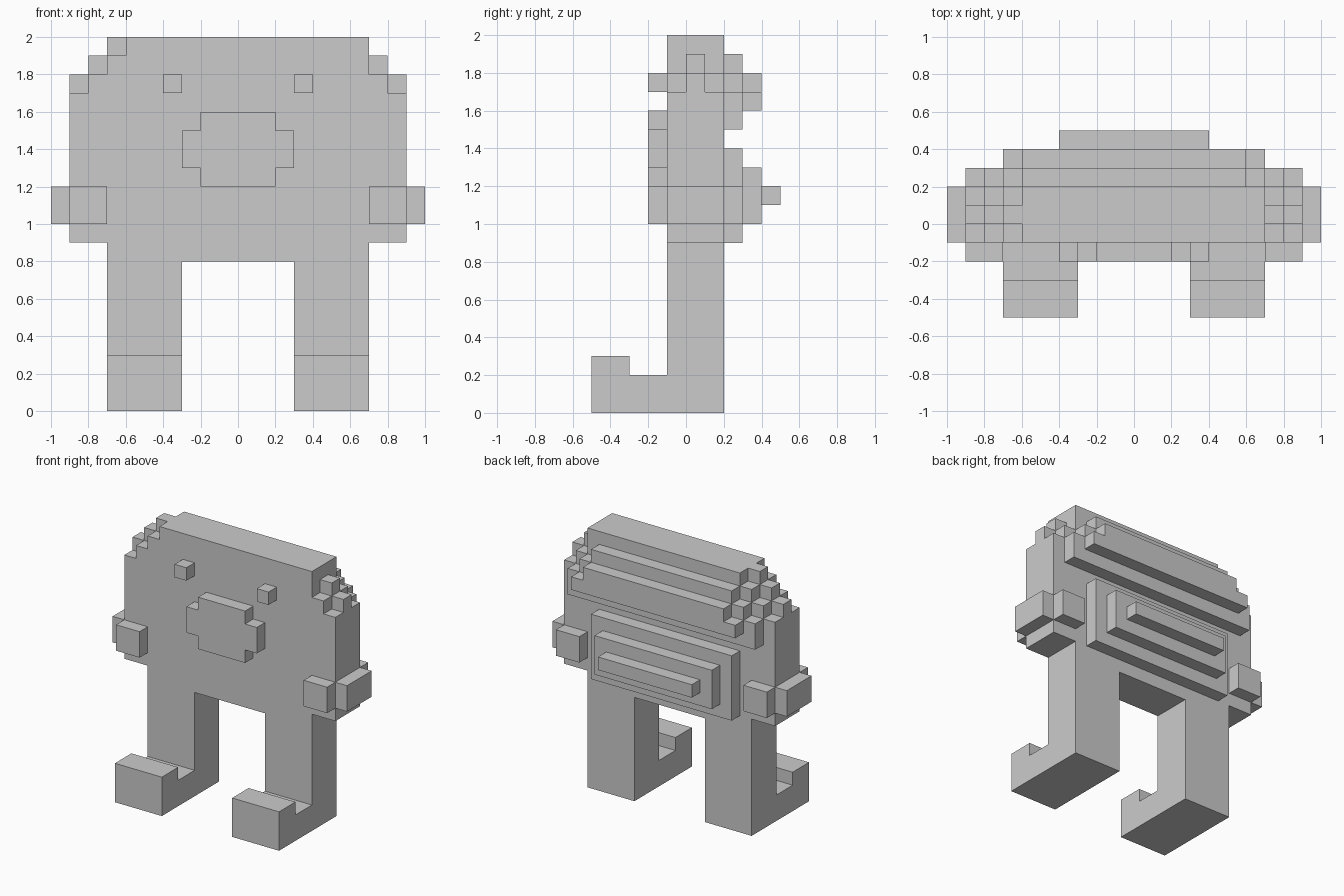
import bpy, bmesh
from mathutils import Vector

if "Cube" in bpy.data.objects:
    bpy.data.objects.remove(bpy.data.objects["Cube"])

U = 0.1  # block size; all coordinates below are in blocks


def blocks(name, boxes):
    """One closed shell around the union of boxes (x0, x1, y0, y1, z0, z1)."""
    cells = {(x, y, z)
             for x0, x1, y0, y1, z0, z1 in boxes
             for x in range(x0, x1) for y in range(y0, y1) for z in range(z0, z1)}
    bm = bmesh.new()
    for cell in cells:
        for axis in range(3):
            for side in (0, 1):
                near = list(cell)
                near[axis] += 2 * side - 1
                if tuple(near) in cells:
                    continue
                b, c = (axis + 1) % 3, (axis + 2) % 3
                ring = []
                for i, j in ((0, 0), (1, 0), (1, 1), (0, 1)):
                    p = list(cell)
                    p[axis] += side
                    p[b] += i
                    p[c] += j
                    ring.append(bm.verts.new(Vector(p) * U))
                bm.faces.new(ring if side else ring[::-1])
    bmesh.ops.remove_doubles(bm, verts=bm.verts, dist=0.001)
    bmesh.ops.dissolve_limit(bm, angle_limit=0.01, verts=bm.verts, edges=bm.edges)
    mesh = bpy.data.meshes.new(name)
    bm.to_mesh(mesh)
    bm.free()
    obj = bpy.data.objects.new(name, mesh)
    bpy.context.collection.objects.link(obj)
    return obj


def wide(half, y0, y1, z0, z1):
    """Box centred on x = 0."""
    return (-half, half, y0, y1, z0, z1)


def pair(name, boxes):
    """Part on the right side and its mirror on the left."""
    blocks(name + "_right", boxes)
    blocks(name + "_left", [(-b[1], -b[0]) + tuple(b[2:]) for b in boxes])


# Body slab with stepped shoulders; the middle slice is one block wider
body = [wide(7, -1, 2, 8, 9), wide(9, -1, 2, 9, 17),
        wide(8, -1, 2, 17, 18), wide(7, -1, 2, 18, 19),
        (-6, 7, -1, 2, 19, 20)]
body += [wide(9, 0, 1, 17, 18), wide(8, 0, 1, 18, 19), wide(7, 0, 1, 19, 20)]
blocks("body", body)

# Stepped bulge on the upper back
blocks("upper_back", [wide(8, 2, 3, 15, 17), wide(7, 2, 3, 17, 18),
                      wide(6, 2, 3, 18, 19),
                      wide(7, 3, 4, 16, 17), wide(6, 3, 4, 17, 18)])

# Three shrinking plates on the lower back
blocks("lower_back", [wide(6 - i, 2 + i, 3 + i, 9 + i, 14 - i) for i in range(3)])

# Face
blocks("muzzle", [wide(2, -2, -1, 12, 16), wide(3, -2, -1, 13, 15)])
pair("eye", [(3, 4, -2, -1, 17, 18)])

# Hands wrapped around the body sides
pair("hand_front", [(7, 9, -2, -1, 10, 12)])
pair("hand_side", [(9, 10, -1, 2, 10, 12)])
pair("hand_back", [(7, 9, 2, 3, 10, 12)])

# Legs with long feet and raised toes
pair("leg", [(3, 7, -1, 2, 0, 8), (3, 7, -5, -1, 0, 2), (3, 7, -5, -3, 2, 3)])
